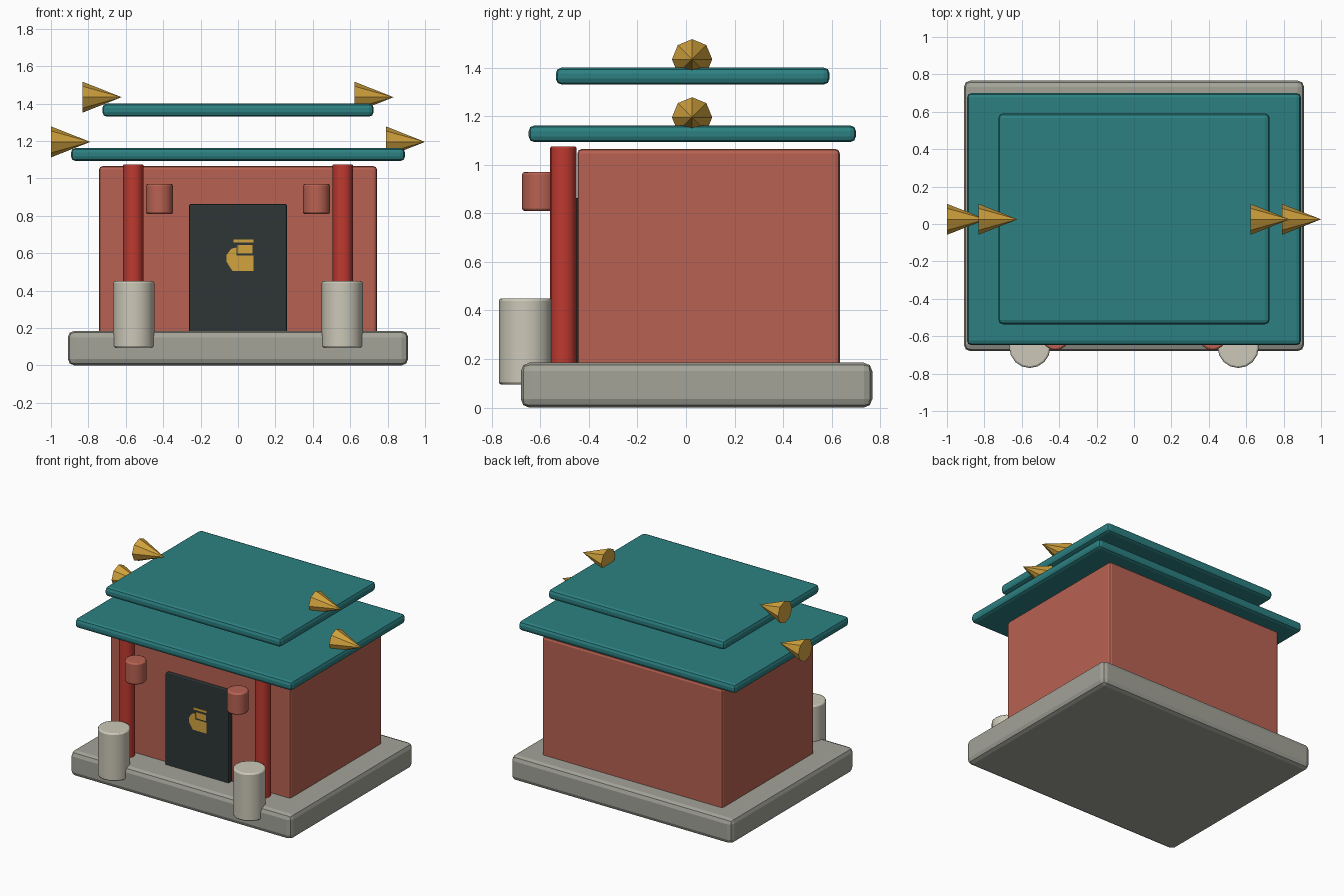
import bpy, bmesh, math
from mathutils import Matrix

if "Cube" in bpy.data.objects:
    bpy.data.objects.remove(bpy.data.objects["Cube"])


def material(name, r, g, b):
    lin = [((c / 255 + 0.055) / 1.055) ** 2.4 for c in (r, g, b)]
    m = bpy.data.materials.new(name)
    m.diffuse_color = (*lin, 1)
    m.use_nodes = True
    m.node_tree.nodes["Principled BSDF"].inputs["Base Color"].default_value = m.diffuse_color
    return m


STONE = material("grey stone", 163, 163, 153)
PALE = material("pale stone", 204, 200, 184)
WALL = material("brick red", 184, 98, 82)
RED = material("column red", 190, 58, 48)
TEAL = material("roof teal", 44, 128, 130)
DARK = material("door charcoal", 46, 54, 54)
GOLD = material("gold", 212, 164, 62)


def finish(name, bm, mat, bevel=0, segments=2):
    mesh = bpy.data.meshes.new(name)
    bmesh.ops.recalc_face_normals(bm, faces=bm.faces)
    bm.to_mesh(mesh)
    bm.free()
    mesh.materials.append(mat)
    ob = bpy.data.objects.new(name, mesh)
    bpy.context.collection.objects.link(ob)
    if bevel:
        mod = ob.modifiers.new("bevel", 'BEVEL')
        mod.width, mod.segments = bevel, segments
        mod.limit_method, mod.angle_limit = 'ANGLE', math.radians(40)
    return ob


def box(name, x, y, z, mat, bevel=0):
    bm = bmesh.new()
    size = [b - a for a, b in (x, y, z)]
    mid = [(a + b) / 2 for a, b in (x, y, z)]
    bmesh.ops.create_cube(bm, size=1, matrix=Matrix.Translation(mid) @ Matrix.Diagonal((*size, 1)))
    return finish(name, bm, mat, bevel)


def drum(name, x, y, r, z0, z1, mat, bevel, sides=16):
    bm = bmesh.new()
    bmesh.ops.create_cone(bm, cap_ends=True, segments=sides, radius1=r, radius2=r,
                          depth=z1 - z0, matrix=Matrix.Translation((x, y, (z0 + z1) / 2)))
    return finish(name, bm, mat, bevel)


def spike(name, x, z):
    # eight-sided cone pointing towards +x
    bm = bmesh.new()
    bmesh.ops.create_cone(bm, cap_ends=True, segments=8, radius1=0.083, radius2=0, depth=0.21,
                          matrix=Matrix.Translation((x, 0.025, z)) @ Matrix.Rotation(math.pi / 2, 4, 'Y'))
    return finish(name, bm, GOLD)


def plate(name, points, y, mat):
    # thin flat plate on the door face
    bm = bmesh.new()
    face = bm.faces.new([bm.verts.new((x, y, z)) for x, z in points])
    out = bmesh.ops.extrude_face_region(bm, geom=[face])
    for v in out["geom"]:
        if isinstance(v, bmesh.types.BMVert):
            v.co.y -= 0.003
    return finish(name, bm, mat)


# base, hall and door
box("base", (-0.91, 0.91), (-0.68, 0.767), (0, 0.185), STONE, 0.035)
box("hall_walls", (-0.743, 0.743), (-0.447, 0.633), (0.16, 1.065), WALL, 0.018)
box("door", (-0.262, 0.262), (-0.485, -0.43), (0.15, 0.863), DARK, 0.008)

# gold patches on the door
plate("door_patch_lower", [(-0.03, 0.505), (0.082, 0.505), (0.082, 0.588), (-0.008, 0.588),
                           (-0.008, 0.63), (-0.035, 0.625), (-0.062, 0.59), (-0.062, 0.555)], -0.484, GOLD)
plate("door_patch_middle", [(-0.003, 0.597), (0.077, 0.597), (0.077, 0.643), (-0.003, 0.643)], -0.484, GOLD)
plate("door_patch_upper", [(-0.025, 0.657), (0.082, 0.657), (0.082, 0.673), (-0.025, 0.673)], -0.484, GOLD)

# two roof tiers
box("lower_roof", (-0.893, 0.893), (-0.648, 0.7), (1.093, 1.162), TEAL, 0.024)
box("upper_roof", (-0.725, 0.725), (-0.536, 0.591), (1.33, 1.4), TEAL, 0.024)

# paired columns, drums, lanterns and roof spikes
for side, s in (("left", -1), ("right", 1)):
    parts = [drum(side + "_column", s * 0.56, -0.505, 0.054, 0.16, 1.075, RED, 0.006),
             drum(side + "_stone_drum", s * 0.557, -0.66, 0.11, 0.095, 0.45, PALE, 0.01),
             drum(side + "_lantern", s * 0.42, -0.602, 0.073, 0.81, 0.97, WALL, 0.01)]
    spike(side + "_lower_spike", s * 0.895, 1.195)
    spike(side + "_upper_spike", s * 0.727, 1.434)
    for ob in parts:
        bpy.ops.object.select_all(action='DESELECT')
        ob.select_set(True)
        bpy.context.view_layer.objects.active = ob
        bpy.ops.object.shade_smooth_by_angle(angle=math.radians(30))
